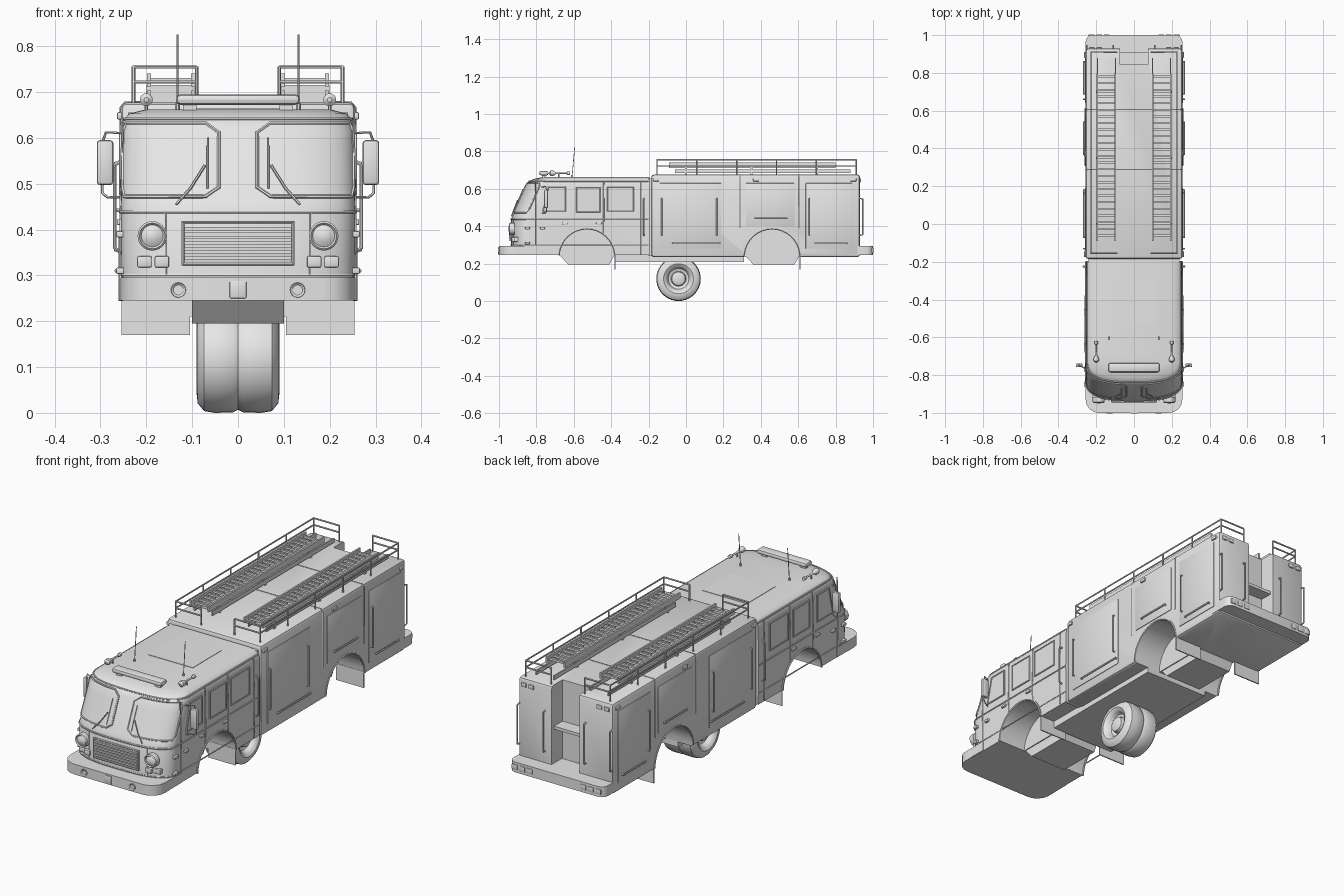
import bpy, bmesh
from math import sin, cos, pi, radians
from mathutils import Vector, Matrix

if "Cube" in bpy.data.objects:
    bpy.data.objects.remove(bpy.data.objects["Cube"])

GREY = bpy.data.materials.new("plain_grey")
GREY.use_nodes = True
GREY.diffuse_color = (0.8, 0.8, 0.8, 1)
GREY.node_tree.nodes["Principled BSDF"].inputs["Base Color"].default_value = (0.8, 0.8, 0.8, 1)
SIDES = (("left", 1), ("right", -1))
made = []


def link(name, mesh):
    mesh.materials.clear()
    mesh.materials.append(GREY)
    ob = bpy.data.objects.new(name, mesh)
    bpy.context.collection.objects.link(ob)
    made.append(ob)
    return ob


def finish(name, bm):
    bmesh.ops.recalc_face_normals(bm, faces=bm.faces)
    mesh = bpy.data.meshes.new(name)
    bm.to_mesh(mesh)
    bm.free()
    return link(name, mesh)


def box(name, x, y, z, bevel=0, upright=False):
    bm = bmesh.new()
    bmesh.ops.create_cube(bm, size=1)
    for v in bm.verts:
        v.co = [a[0] + (c + 0.5) * (a[1] - a[0]) for a, c in zip((x, y, z), v.co)]
    if bevel:
        edges = [e for e in bm.edges if not upright or abs(e.verts[0].co.z - e.verts[1].co.z) > 0.001]
        bmesh.ops.bevel(bm, geom=edges, offset=bevel, segments=4 if upright else 2, profile=0.5, affect='EDGES')
    return finish(name, bm)


def boxes(name, x, y, z, bevel=0):
    for side, s in SIDES:
        box(f"{side}_{name}", sorted((s * x[0], s * x[1])), y, z, bevel)


def tube(name, pts, r=0.004, closed=False):
    cu = bpy.data.curves.new(name, 'CURVE')
    cu.dimensions = '3D'
    cu.bevel_depth, cu.bevel_resolution, cu.use_fill_caps = r, 1, True
    sp = cu.splines.new('POLY')
    sp.points.add(len(pts) - 1)
    for p, co in zip(sp.points, pts):
        p.co = (*co, 1)
    sp.use_cyclic_u = closed
    tmp = bpy.data.objects.new(name, cu)
    bpy.context.collection.objects.link(tmp)
    dg = bpy.context.evaluated_depsgraph_get()
    mesh = bpy.data.meshes.new_from_object(tmp.evaluated_get(dg))
    bpy.data.objects.remove(tmp)
    return link(name, mesh)


def tubes(name, pts, r=0.004, closed=False):
    for side, s in SIDES:
        tube(f"{side}_{name}", [(s * x, y, z) for x, y, z in pts], r, closed)


def lathe(name, profile, origin, axis, steps=32):
    # profile holds (distance along the axis, radius)
    rot = Vector((0, 0, 1)).rotation_difference(Vector(axis)).to_matrix()
    bm = bmesh.new()
    rings = [[bm.verts.new(Vector(origin) + rot @ Vector((r * cos(2 * pi * i / steps), r * sin(2 * pi * i / steps), h)))
              for i in range(steps)] for h, r in profile]
    for a, b in zip(rings, rings[1:]):
        for i in range(steps):
            j = (i + 1) % steps
            bm.faces.new((a[i], a[j], b[j], b[i]))
    bm.faces.new(rings[0])
    bm.faces.new(rings[-1])
    return finish(name, bm)


def prism(name, yz, x0, x1):
    bm = bmesh.new()
    a, b = ([bm.verts.new((x, y, z)) for y, z in yz] for x in (x0, x1))
    bm.faces.new(a)
    bm.faces.new(b)
    for i in range(len(a)):
        j = (i + 1) % len(a)
        bm.faces.new((a[i], a[j], b[j], b[i]))
    return finish(name, bm)


def cut(ob, cutter):
    mod = ob.modifiers.new("cut", 'BOOLEAN')
    mod.operation, mod.solver, mod.object = 'DIFFERENCE', 'EXACT', cutter
    dg = bpy.context.evaluated_depsgraph_get()
    mesh = bpy.data.meshes.new_from_object(ob.evaluated_get(dg))
    ob.modifiers.clear()
    ob.data = mesh
    made.remove(cutter)
    bpy.data.objects.remove(cutter)


# Cab skin: height, front position and half width of each level
LEVELS = [(0.245, -0.935, 0.253), (0.44, -0.935, 0.256), (0.46, -0.925, 0.255), (0.62, -0.855, 0.253),
          (0.64, -0.84, 0.249), (0.653, -0.815, 0.237), (0.662, -0.77, 0.2)]


def skin(t, z, out=0.0):
    # t runs across the rounded front from -1 to 1
    for (z0, f0, w0), (z1, f1, w1) in zip(LEVELS, LEVELS[1:]):
        if z <= z1:
            break
    k = (z - z0) / (z1 - z0)
    f, w = f0 + k * (f1 - f0) - out, w0 + k * (w1 - w0) + out
    a, n = t * pi / 2, 2 / 2.7
    x = w * abs(sin(a)) ** n * (1 if t > 0 else -1)
    return Vector((x, f + (0.11 + out) * (1 - abs(cos(a)) ** n), z))


def span(a, b, n):
    return [a + (b - a) * i / n for i in range(n + 1)]


bm = bmesh.new()
rings = []
for z, f, w in LEVELS:
    pts = [(w, -0.195, z)] + [skin(t, z) for t in span(1, -1, 36)] + [(-w, -0.195, z)]
    rings.append([bm.verts.new(p) for p in pts])
for a, b in zip(rings, rings[1:]):
    for i in range(len(a)):
        j = (i + 1) % len(a)
        bm.faces.new((a[i], a[j], b[j], b[i]))
bm.faces.new(rings[0])
bm.faces.new(rings[-1])
cab = finish("cab", bm)

# Equipment body with a stepped recess at the rear
body = box("body", (-0.256, 0.256), (-0.185, 0.93), (0.235, 0.677), 0.014)
cut(body, box("cutter", (-0.075, 0.075), (0.845, 1.1), (0.29, 0.9)))
box("recess_step", (-0.075, 0.075), (0.84, 0.91), (0.46, 0.475))
box("body_joint", (-0.24, 0.24), (-0.2, -0.18), (0.24, 0.655))

# Wheel arches, lips, chassis drops and mud flaps
for end, hull, y in (("front", cab, -0.53), ("rear", body, 0.46)):
    for side, s in SIDES:
        lo, hi = sorted((s * 0.105, s * 0.3))
        cut(hull, lathe("cutter", [(lo, 0.15), (hi, 0.15)], (0, y, 0.235), (1, 0, 0)))
        arc = [(s * 0.256, y + 0.15 * cos(a), 0.237 + 0.15 * sin(a)) for a in span(0.05, pi - 0.05, 16)]
        tube(f"{end}_{side}_arch_lip", arc, 0.005)
        box(f"{end}_{side}_mud_flap", sorted((s * 0.105, s * 0.254)), (y + 0.147, y + 0.153), (0.17, 0.25))
    prism(f"{end}_chassis", [(y - 0.15, 0.25), (y - 0.1, 0.195), (y + 0.12, 0.195), (y + 0.15, 0.25)], -0.1, 0.1)
box("middle_chassis", (-0.175, 0.175), (-0.38, 0.31), (0.21, 0.25))

# Bumper and tailboard
box("front_bumper", (-0.256, 0.256), (-1, -0.82), (0.245, 0.295), 0.07, True)
box("bumper_rear_left_fill", (-0.256, 0.256), (-0.89, -0.8), (0.246, 0.294))
box("tailboard", (-0.256, 0.256), (0.85, 1), (0.245, 0.295), 0.035, True)
box("bumper_socket", (-0.018, 0.018), (-1.004, -0.98), (0.25, 0.288), 0.002)
for side, s in SIDES:
    lathe(f"{side}_bumper_lamp", [(0, 0.017), (0.008, 0.016), (0.004, 0.011)], (s * 0.13, -0.996, 0.268), (0, -1, 0), 16)
    for x in (0.13, 0.17, 0.21):
        box(f"{side}_tail_lamp", sorted((s * x, s * (x + 0.03))), (0.995, 1.003), (0.258, 0.283), 0.002)

# Split windscreen with frames and wipers
for side, s in SIDES:
    bm = bmesh.new()
    ts, zs = span(0.055, 0.86, 14), span(0.472, 0.632, 8)
    grid = [[bm.verts.new(skin(s * t, z, 0.002)) for t in ts] for z in zs]
    for a, b in zip(grid, grid[1:]):
        for i in range(len(ts) - 1):
            bm.faces.new((a[i], a[i + 1], b[i + 1], b[i]))
    finish(f"{side}_windscreen", bm)
    edge = [(t, zs[0]) for t in ts[1:-1]] + [(ts[-1], z) for z in zs[1:-1]]
    edge += [(t, zs[-1]) for t in ts[-2:0:-1]] + [(ts[0], z) for z in zs[-2:0:-1]]
    tube(f"{side}_windscreen_frame", [skin(s * t, z, 0.002) for t, z in edge], 0.004, True)
    tube(f"{side}_wiper_arm", [skin(s * t, z, 0.012) for t, z in ((0.26, 0.455), (0.18, 0.49), (0.11, 0.54))], 0.003)
    tube(f"{side}_wiper_blade", [skin(s * 0.1, z, 0.008) for z in (0.49, 0.6)], 0.002)

# Trim lines round the cab
for name, z, r in (("belt_line", 0.438, 0.004), ("sill_line", 0.3, 0.003), ("gutter", 0.641, 0.004)):
    w = skin(1, z).x
    tube(name, [(w, -0.2, z)] + [skin(t, z) for t in span(1, -1, 30)] + [(-w, -0.2, z)], r)
tubes("front_panel_seam", [skin(0.35, 0.3), skin(0.35, 0.436)], 0.002)

# Grille, headlamps and signal lamps
box("grille_back", (-0.12, 0.12), (-0.94, -0.92), (0.324, 0.416), 0.003)
tube("grille_frame", [(x, -0.939, z) for x, z in ((-0.12, 0.324), (0.12, 0.324), (0.12, 0.416), (-0.12, 0.416))], 0.005, True)
for z in span(0.338, 0.402, 5):
    box("grille_slat", (-0.117, 0.117), (-0.946, -0.935), (z - 0.004, z + 0.004))
for side, s in SIDES:
    lathe(f"{side}_headlamp", [(0, 0.032), (0.026, 0.032), (0.03, 0.028), (0.025, 0.024), (0.031, 0.014), (0.033, 0.003)],
          (s * 0.187, -0.917, 0.386), (0, -1, 0), 24)
    for x in (0.15, 0.188):
        box(f"{side}_signal_lamp", sorted((s * x, s * (x + 0.032))), (-0.932 + (x - 0.15) * 0.4, -0.89), (0.317, 0.342), 0.004)

# Cab side windows, door seams, handles and steps
WINDOWS = (((-0.765, 0.48), (-0.645, 0.48), (-0.645, 0.61), (-0.735, 0.61)),
           ((-0.585, 0.477), (-0.46, 0.477), (-0.46, 0.607), (-0.585, 0.607)),
           ((-0.42, 0.48), (-0.28, 0.48), (-0.28, 0.61), (-0.42, 0.61)))
for i, shape in enumerate(WINDOWS):
    for side, s in SIDES:
        prism(f"{side}_side_window_{i}", shape, s * 0.25, s * 0.257)
    tubes(f"window_frame_{i}", [(0.256, y, z) for y, z in shape], 0.004, True)
for y, low in ((-0.805, 0.3), (-0.615, 0.36), (-0.44, 0.36), (-0.24, 0.25)):
    tubes("door_seam", [(0.254, y, low), (0.256, y, 0.44), (0.252, y, 0.635)], 0.003)
for y in (-0.64, -0.46):
    boxes("door_handle", (0.25, 0.264), (y - 0.02, y + 0.01), (0.41, 0.422), 0.002)
for y, z in ((-0.86, 0.39), (-0.78, 0.39), (-0.86, 0.31)):
    boxes("side_marker", (0.23, 0.266), (y, y + 0.025), (z - 0.007, z + 0.007), 0.003)
tubes("cab_grab_rail", [(0.25, -0.225, 0.35), (0.27, -0.225, 0.36), (0.27, -0.225, 0.54), (0.25, -0.225, 0.55)], 0.004)

# Mirrors
boxes("mirror", (0.272, 0.308), (-0.758, -0.738), (0.497, 0.595), 0.007)
tubes("mirror_bracket", [(0.25, -0.77, 0.61), (0.288, -0.75, 0.612), (0.296, -0.745, 0.59),
                         (0.296, -0.745, 0.48), (0.285, -0.75, 0.47), (0.25, -0.77, 0.47)], 0.003)

# Cab roof: light bar, horns, antennas and hatch
box("roof_light_bar", (-0.135, 0.135), (-0.785, -0.735), (0.672, 0.695), 0.01)
boxes("light_bar_foot", (0.09, 0.12), (-0.77, -0.75), (0.655, 0.675))
box("roof_hatch", (-0.12, 0.12), (-0.52, -0.3), (0.66, 0.664))
for side, s in SIDES:
    lathe(f"{side}_horn", [(0, 0.009), (0.015, 0.009), (0.02, 0.004), (0.075, 0.005), (0.09, 0.014), (0.105, 0.014), (0.112, 0.005)],
          (s * 0.2, -0.62, 0.683), (0, -1, 0), 16)
tubes("horn_post", [(0.2, -0.68, 0.65), (0.2, -0.68, 0.683)], 0.004)
tubes("antenna", [(0.132, -0.61, 0.655), (0.132, -0.595, 0.825)], 0.002)
tubes("antenna_base", [(0.132, -0.61, 0.655), (0.132, -0.61, 0.675)], 0.005)

# Locker doors: panel bounds, lift bar and upright rails
LOCKERS = ((-0.14, 0.19, 0.28, (-0.07, 0.18, 0.31), (-0.13, 0.165)),
           (0.32, 0.58, 0.4, (0.37, 0.54, 0.442), ()),
           (0.64, 0.89, 0.28, (0.69, 0.86, 0.31), (0.66,)))
for y0, y1, low, (b0, b1, bz), rails in LOCKERS:
    boxes("locker_door", (0.25, 0.259), (y0, y1), (low, 0.63), 0.002)
    tubes("lift_bar", [(0.25, b0, bz), (0.266, b0, bz), (0.266, b1, bz), (0.25, b1, bz)], 0.005)
    for y in rails:
        tubes("door_rail", [(0.25, y, 0.35), (0.268, y, 0.355), (0.268, y, 0.545), (0.25, y, 0.55)], 0.004)
for y in (0.288, 0.605):
    tubes("body_seam", [(0.256, y, 0.39), (0.256, y, 0.665), (0.246, y, 0.677), (0, y, 0.677)], 0.003)
for y in (-0.16, 0.375, 0.895):
    boxes("clearance_lamp", (0.25, 0.264), (y - 0.016, y + 0.016), (0.64, 0.656), 0.003)

# Rear uprights: grab rails and lamps
tubes("rear_grab_rail", [(0.11, 0.925, 0.35), (0.11, 0.945, 0.355), (0.11, 0.945, 0.545), (0.11, 0.925, 0.55)], 0.004)
tubes("rear_corner_rail", [(0.25, 0.925, 0.35), (0.25, 0.945, 0.355), (0.25, 0.945, 0.545), (0.25, 0.925, 0.55)], 0.004)
for x in (0.17, 0.21):
    boxes("rear_upper_lamp", (x, x + 0.028), (0.925, 0.936), (0.635, 0.655), 0.003)

# Roof guard rails and ladders
for z in (0.722, 0.755):
    tubes("guard_rail", [(0.09, -0.155, z), (0.228, -0.155, z), (0.228, 0.91, z), (0.09, 0.91, z)], 0.004)
for y in span(-0.155, 0.91, 5):
    tubes("guard_post", [(0.228, y, 0.67), (0.228, y, 0.755)], 0.004)
for y in (-0.155, 0.91):
    tubes("guard_inner_post", [(0.09, y, 0.67), (0.09, y, 0.755)], 0.004)
for x in (0.098, 0.194):
    boxes("ladder_rail", (x - 0.004, x + 0.004), (-0.09, 0.8), (0.712, 0.74))
    boxes("ladder_lower_rail", (x - 0.003, x + 0.003), (-0.06, 0.88), (0.684, 0.704))
for y in span(-0.06, 0.78, 24):
    boxes("ladder_rung", (0.098, 0.194), (y - 0.005, y + 0.005), (0.72, 0.73))
for y in (0, 0.35, 0.7):
    boxes("ladder_rest", (0.095, 0.2), (y - 0.006, y + 0.006), (0.67, 0.715))

# Single spare wheel under the middle
HALF = [(0.0, 0.112), (0.012, 0.118), (0.05, 0.119), (0.074, 0.115), (0.088, 0.098), (0.09, 0.08), (0.082, 0.066),
        (0.076, 0.062), (0.06, 0.055), (0.055, 0.04), (0.075, 0.036), (0.08, 0.028), (0.08, 0.004)]
lathe("wheel", [(-h, r) for h, r in HALF[:0:-1]] + HALF, (0, -0.04, 0.119), (1, 0, 0), 40)

# Smooth shading with sharp edges kept
bpy.ops.object.select_all(action='DESELECT')
for ob in made:
    ob.select_set(True)
bpy.context.view_layer.objects.active = cab
bpy.ops.object.shade_smooth_by_angle(angle=radians(35))
